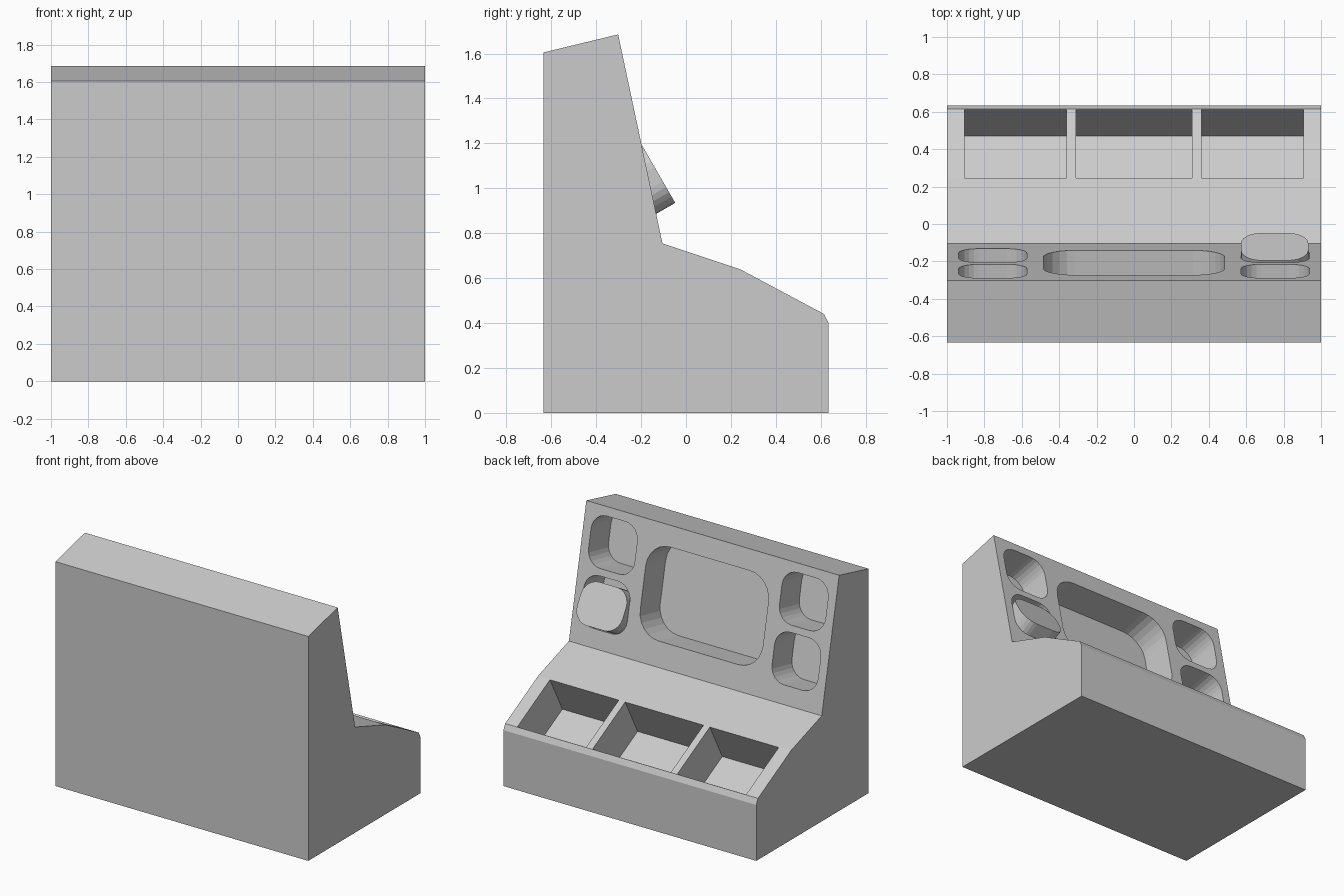
import bpy, bmesh
from math import sin, cos, pi
from mathutils import Vector

if "Cube" in bpy.data.objects:
    bpy.data.objects.remove(bpy.data.objects["Cube"])


def finish(bm, name):
    bmesh.ops.recalc_face_normals(bm, faces=bm.faces[:])
    me = bpy.data.meshes.new(name)
    bm.to_mesh(me)
    bm.free()
    ob = bpy.data.objects.new(name, me)
    bpy.context.collection.objects.link(ob)
    return ob


def prism(bm, pts, offset):
    """Extrude a closed loop of 3D points along offset."""
    face = bm.faces.new([bm.verts.new(p) for p in pts])
    ext = bmesh.ops.extrude_face_region(bm, geom=[face])["geom"]
    bmesh.ops.translate(bm, vec=offset, verts=[g for g in ext if isinstance(g, bmesh.types.BMVert)])


def rounded(centre, up, w, h, r, seg=6):
    """Rounded rectangle spanned by the x axis and up."""
    pts = []
    for k, (sx, sy) in enumerate([(1, 1), (-1, 1), (-1, -1), (1, -1)]):
        for i in range(seg + 1):
            a = (k + i / seg) * pi / 2
            u = sx * (w / 2 - r) + r * cos(a)
            v = sy * (h / 2 - r) + r * sin(a)
            pts.append(centre + Vector((u, 0, 0)) + up * v)
    return pts


# cabinet body: side profile extruded across the width
profile = [(-.634, 0), (.634, 0), (.634, .40), (.615, .44), (.24, .64),
           (-.105, .755), (-.302, 1.685), (-.634, 1.605)]
bm = bmesh.new()
prism(bm, [Vector((-1, y, z)) for y, z in profile], Vector((2, 0, 0)))
body = finish(bm, "cabinet_body")

# upright panel frame
foot = Vector((0, -.105, .755))
up = (Vector((0, -.302, 1.685)) - foot).normalized()
normal = Vector((0, up.z, -up.y))


def panel_point(x, z):
    return foot + up * ((z - foot.z) / up.z) + Vector((x, 0, 0))


# recesses in the upright panel
bm = bmesh.new()
spots = [(0, 1.235, .97, .635, .17)]
for x in (-.755, .755):
    for z in (1.055, 1.45):
        spots.append((x, z, .365, .355, .11))
for x, z, w, h, r in spots:
    prism(bm, rounded(panel_point(x, z) + normal * .05, up, w, h, r), normal * -.28)

# three trays cut square to the lower slope
slope_n = Vector((0, .2, .375)).normalized()
back, front = Vector((0, .245, .6373)), Vector((0, .613, .4411))
for x0, x1 in ((-.905, -.36), (-.31, .31), (.36, .905)):
    loop = [Vector((x, p.y, p.z)) + slope_n * .05
            for x, p in ((x0, back), (x1, back), (x1, front), (x0, front))]
    prism(bm, loop, slope_n * -.35)
cutter = finish(bm, "recess_cutter")
cutter.hide_render = True

mod = body.modifiers.new("recesses", 'BOOLEAN')
mod.operation = 'DIFFERENCE'
mod.solver = 'EXACT'
mod.object = cutter
bpy.context.view_layer.objects.active = body
bpy.ops.object.modifier_apply(modifier=mod.name)
bpy.data.objects.remove(cutter)

# tilted flap standing out of one recess
top, bottom = Vector((0.752, -.195, 1.19)), Vector((0.752, -.048, .935))
flap_up = (top - bottom).normalized()
flap_n = Vector((0, flap_up.z, -flap_up.y))
flap_n = Vector((0, abs(flap_up.z), abs(flap_up.y)))
bm = bmesh.new()
prism(bm, rounded((top + bottom) / 2, flap_up, .36, (top - bottom).length, .11), flap_n * -.2)
finish(bm, "tilted_flap")
